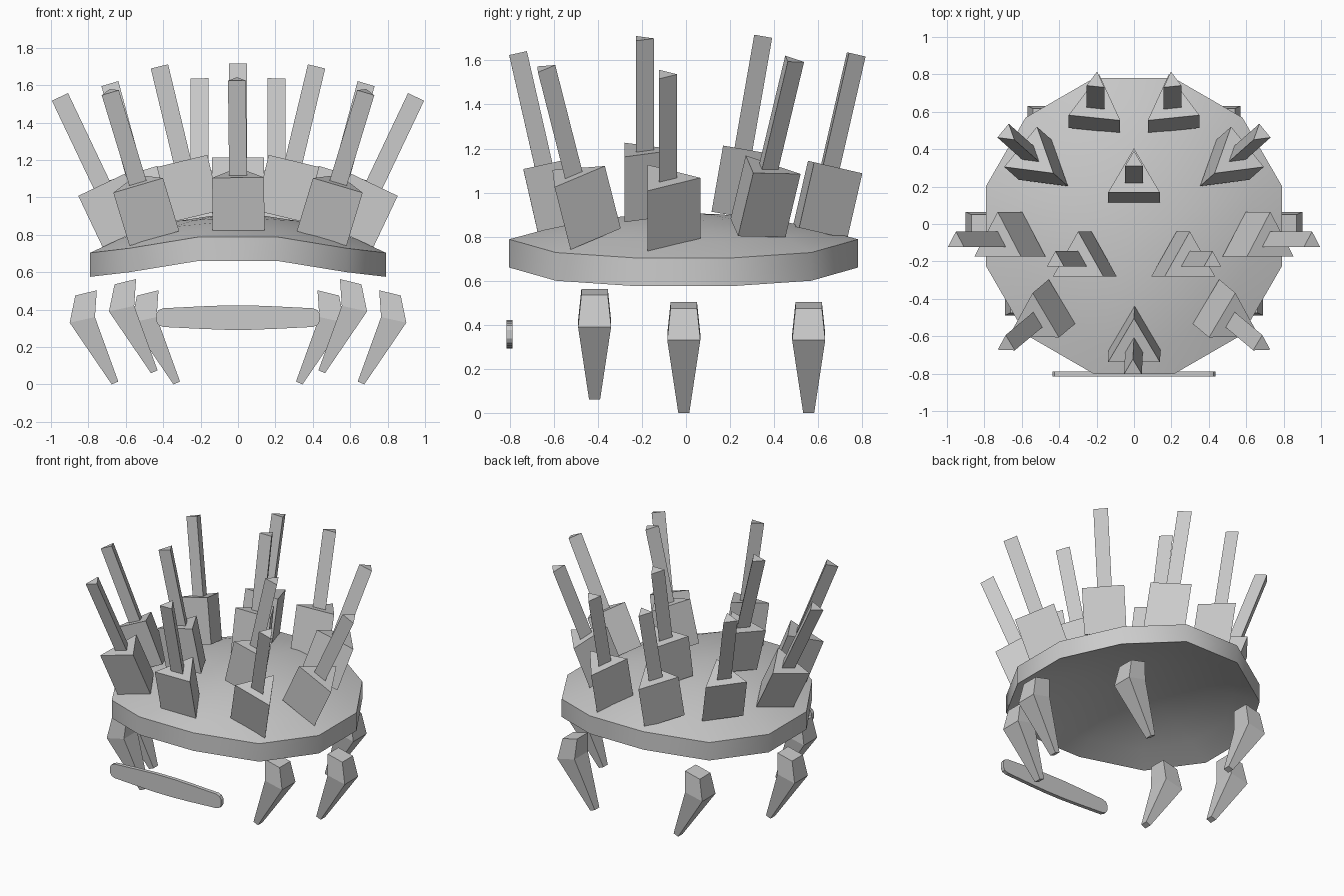
import bpy, bmesh, math
from mathutils import Vector, Matrix

if "Cube" in bpy.data.objects:
    bpy.data.objects.remove(bpy.data.objects["Cube"])


def make_object(name, bm):
    bmesh.ops.recalc_face_normals(bm, faces=bm.faces)
    me = bpy.data.meshes.new(name)
    bm.to_mesh(me)
    bm.free()
    ob = bpy.data.objects.new(name, me)
    bpy.context.collection.objects.link(ob)
    return ob


def loft(bm, rings):
    """Closed solid through rings of equal point count."""
    vs = [[bm.verts.new(p) for p in r] for r in rings]
    n = len(rings[0])
    for a, b in zip(vs, vs[1:]):
        for i in range(n):
            j = (i + 1) % n
            bm.faces.new((a[i], a[j], b[j], b[i]))
    bm.faces.new(vs[0][::-1])
    bm.faces.new(vs[-1])


# Domed shell of even thickness: twelve sides, rim sags to the left and right
def rim_z(x):
    x = abs(x)
    return 0.66 if x < 0.3 else 0.60 if x < 0.7 else 0.575


bm = bmesh.new()
R, N, PEAK, THICK, CY = 0.82, 12, 0.907, 0.128, -0.011
rim = [(R * math.cos(a), R * math.sin(a))
       for a in (math.radians(15 + 30 * i) for i in range(N))]


def dome_ring(t, drop):
    out = []
    for x, y in rim:
        top = rim_z(x) + THICK
        z = top + (PEAK - top) * (1 - t * t) - drop
        out.append(bm.verts.new((x * t, y * t + CY, z)))
    return out


steps = (0.2, 0.4, 0.6, 0.8, 1)
rings = [dome_ring(t, THICK) for t in steps] + [dome_ring(t, 0) for t in steps[::-1]]
for a, b in zip(rings, rings[1:]):
    for i in range(N):
        j = (i + 1) % N
        bm.faces.new((a[i], a[j], b[j], b[i]))
for ring, z in ((rings[0], PEAK - THICK), (rings[-1], PEAK)):
    peak = bm.verts.new((0, CY, z))
    for i in range(N):
        bm.faces.new((ring[i], ring[(i + 1) % N], peak))
shell = make_object("shell", bm)
bpy.context.view_layer.objects.active = shell
shell.select_set(True)
bpy.ops.object.shade_smooth_by_angle(angle=math.radians(40))
shell.select_set(False)


# Back spikes: stout triangular block with a thin triangular spire
def tri(r, z):
    return [Vector((r * math.cos(a), r * math.sin(a), z))
            for a in (math.radians(90 + 120 * k) for k in range(3))]


def spike(name, tip, lean, spin):
    axis = Vector((lean[0], lean[1], 1)).normalized()
    rot = Vector((0, 0, 1)).rotation_difference(axis).to_matrix().to_4x4()
    mat = Matrix.Translation(tip) @ rot @ Matrix.Rotation(math.radians(spin), 4, 'Z')
    for part, r, z0, z1 in (("block", 0.16, -0.825, -0.52), ("spire", 0.055, -0.54, 0)):
        bm = bmesh.new()
        loft(bm, [[mat @ p for p in tri(r, z)] for z in (z0, z1)])
        make_object(name + "_" + part, bm)


spike("rear_middle_spike", (0, 0.337, 1.712), (0, 0.175), 0)
spike("front_middle_spike", (-0.006, -0.776, 1.63), (-0.012, -0.228), 0)
side_spikes = [
    ("rear_spike", (0.203, 0.762, 1.63), (0, 0.23), 6),
    ("rear_outer_spike", (0.68, 0.483, 1.603), (0.27, 0.24), 9),
    ("side_spike", (0.952, -0.095, 1.537), (0.475, 0), 0),
    ("inner_spike", (0.42, -0.2, 1.70), (0.24, 0), 0),
    ("front_outer_spike", (0.684, -0.647, 1.566), (0.305, -0.255), 0),
]

# Claw legs: outer and inner edge of each four-sided ring, plus half width
leg_rings = [((0.87, 0.475), (0.755, 0.503), 0.06),
             ((0.90, 0.33), (0.765, 0.36), 0.075),
             ((0.675, 0.0), (0.64, 0.015), 0.025)]
legs = [("middle_leg", 0, -0.01, 0), ("front_leg", 0.21, -0.415, 0.06),
        ("rear_leg", 0.33, 0.557, 0)]

for side, s in (("left", -1), ("right", 1)):
    for name, (x, y, z), lean, spin in side_spikes:
        spike(side + "_" + name, (s * x, y, z), (s * lean[0], lean[1]), s * spin)
    for name, inset, y, lift in legs:
        bm = bmesh.new()
        loft(bm, [[(s * (p[0] - inset), y + k * w, p[1] + lift)
                   for p, k in ((o, -1), (o, 1), (i, 1), (i, -1))]
                  for o, i, w in leg_rings])
        make_object(side + "_" + name, bm)

# Mouth: thin rounded bar at the front
q = [(0.437, 0.02), (0.425, 0.04), (0.40, 0.05), (0.2, 0.06), (0.07, 0.065)]
half = q + [(-x, z) for x, z in reversed(q)]
outline = half + [(-x, -z) for x, z in half]
bm = bmesh.new()
loft(bm, [[(x, y, 0.357 + z) for x, z in outline] for y in (-0.815, -0.788)])
make_object("mouth", bm)
